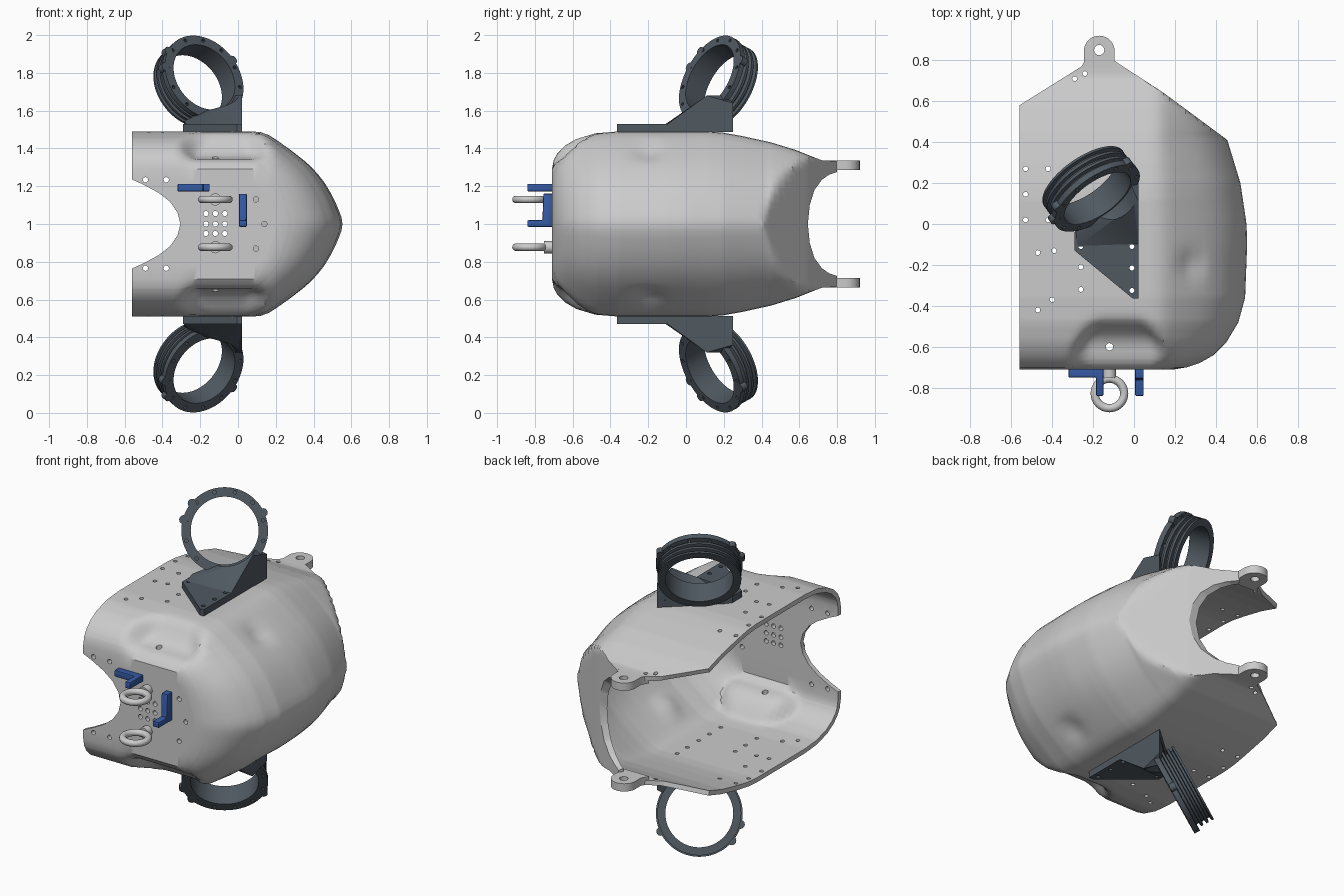
import bpy, bmesh, math
from mathutils import Matrix, Vector

if "Cube" in bpy.data.objects:
    bpy.data.objects.remove(bpy.data.objects["Cube"])


def obj_from(bm, name, mat=None):
    me = bpy.data.meshes.new(name)
    bmesh.ops.recalc_face_normals(bm, faces=bm.faces)
    bm.to_mesh(me)
    bm.free()
    o = bpy.data.objects.new(name, me)
    bpy.context.collection.objects.link(o)
    if mat:
        me.materials.append(mat)
    return o


def material(name, rgb):
    m = bpy.data.materials.new(name)
    m.diffuse_color = (*rgb, 1)
    m.use_nodes = True
    m.node_tree.nodes["Principled BSDF"].inputs["Base Color"].default_value = m.diffuse_color
    return m


def prism(bm, pts, lo, hi, place):
    """Extrude a 2D outline from lo to hi; place(a, b, c) gives the 3D position."""
    n = len(pts)
    a = [bm.verts.new(place(p, q, lo)) for p, q in pts]
    b = [bm.verts.new(place(p, q, hi)) for p, q in pts]
    bm.faces.new(a)
    bm.faces.new(b[::-1])
    for i in range(n):
        bm.faces.new((a[i], b[i], b[(i + 1) % n], a[(i + 1) % n]))


def circle(x, y, r, n=16):
    return [(x + r * math.cos(2 * math.pi * i / n), y + r * math.sin(2 * math.pi * i / n)) for i in range(n)]


def lathe(bm, prof, M, n=64):
    rings = [[bm.verts.new(M @ Vector((r * math.cos(2 * math.pi * i / n), r * math.sin(2 * math.pi * i / n), w)))
              for i in range(n)] for r, w in prof]
    for k, A in enumerate(rings):
        B = rings[(k + 1) % len(rings)]
        for i in range(n):
            j = (i + 1) % n
            bm.faces.new((A[i], A[j], B[j], B[i]))


def apply(o, kind, **kw):
    bpy.context.view_layer.objects.active = o
    m = o.modifiers.new(kind, kind)
    for k, v in kw.items():
        setattr(m, k, v)
    bpy.ops.object.modifier_apply(modifier=m.name)


def cut(o, cutter):
    apply(o, 'BOOLEAN', object=cutter, operation='DIFFERENCE', solver='EXACT')


def mirrored(o):
    """Copy flipped through the plane z = 1."""
    c = o.copy()
    c.data = o.data.copy()
    c.name = "lower_" + o.name
    c.data.transform(Matrix.Translation((0, 0, 2)) @ Matrix.Scale(-1, 4, (0, 0, 1)))
    c.data.flip_normals()
    bpy.context.collection.objects.link(c)


def lerp(keys, y):
    for (a, p), (b, q) in zip(keys, keys[1:]):
        if y <= b:
            return p + (q - p) * max(0, (y - a) / (b - a))
    return keys[-1][1]


def smooth(a, b, v):
    t = min(1, max(0, (v - a) / (b - a)))
    return t * t * (3 - 2 * t)


XY = lambda a, b, c: (a, b, c)
XZ = lambda a, b, c: (a, c, b)
YZ = lambda a, b, c: (c, a, b)
slate = material("slate", (0.08, 0.10, 0.12))
blue = material("blue", (0.035, 0.10, 0.36))

# Shell: C-shaped sections lofted front to back, open on the left
H = [(-.71, .29), (-.70, .34), (-.68, .375), (-.64, .415), (-.58, .45), (-.48, .48), (-.36, .49), (.12, .49),
     (.2, .483), (.3, .465), (.45, .432), (.58, .392), (.66, .36), (.72, .337), (.8, .333)]
X = [(-.71, .2), (-.70, .26), (-.68, .32), (-.64, .39), (-.58, .45), (-.48, .51), (-.36, .543), (-.1, .553),
     (0, .55), (.2, .52), (.43, .45), (.8, .45)]
CLAMP = [(.2, .74), (.43, .43), (.64, .146), (.8, -.1)]
CURVE = [(.12, .486), (.16, .472), (.2, .447), (.25, .412), (.3, .375), (.34, .343), (.38, .308), (.42, .265),
         (.455, .22), (.485, .17), (.51, .122), (.53, .075), (.545, .035)]


def section(y, f=1):
    h, xr, lim = lerp(H, y), lerp(X, y), lerp(CLAMP, y)
    x0 = -.56 + 1.6 * max(0, y - .58)
    xe = min(.08, lim)
    half = [(x0 + (xe - x0) * i / 26, h) for i in range(27)]
    half += [(min(.08 + (px - .08) * (xr - .08) / .47, lim), pz * h / .49) for px, pz in CURVE]
    row = half + [(min(xr, lim), 0)] + [(x, -z) for x, z in half[::-1]]
    out = []
    for x, z in row:
        s = 1 if z > 0 else -1
        # front pockets and side dimples
        t = smooth(-.74, -.62, y) * (1 - smooth(-.62, -.43, y)) if f == 1 and y > -.709 else 0
        spread = .07 * smooth(-.45, -.65, y)
        d = .085 * t * smooth(-.26 - spread, -.14 - spread, x) * (1 - smooth(0 + spread, .12 + spread, x))
        g = .035 * math.exp(-((x - .28) / .035) ** 2 - ((y + .2) / .07) ** 2)
        out.append((x - g * .6, y + d * .6, 1 + (z - s * (d * .8 + g * .8)) * f))
    return out


ys = sorted({k for k, _ in H} | {-.695, -.69, -.66, -.61, -.55, -.52, .43, .64} | {round(-.46 + i * .03, 3) for i in range(42)})
rows = [section(-.71, f) for f in (0, .25, .5, .75)] + [section(y) for y in ys]
bm = bmesh.new()
V = [[bm.verts.new(p) for p in r] for r in rows]
for A, B in zip(V, V[1:]):
    for j in range(len(A) - 1):
        bm.faces.new((A[j], A[j + 1], B[j + 1], B[j]))
bmesh.ops.remove_doubles(bm, verts=bm.verts, dist=.0004)
me = bpy.data.meshes.new("shell")
bm.to_mesh(me)
bm.free()
shell = bpy.data.objects.new("shell", me)
bpy.context.collection.objects.link(shell)
apply(shell, 'SOLIDIFY', thickness=.028, offset=-1)

# Cutters: front notch, rear opening, bolt holes
notch = [(-.7, .235), (-.56, .235), (-.5, .208), (-.42, .165), (-.36, .118), (-.32, .06), (-.305, 0)]
rim = [(1.1, .275), (.8, .275), (.76, .262), (.72, .235), (.68, .18), (.655, .1), (.645, 0)]
cutters = []
for name, prof, lo, hi, place in (("notch_cut", notch, -.9, -.1, XZ), ("rim_cut", rim, -.9, .9, YZ)):
    bm = bmesh.new()
    prism(bm, [(a, 1 + b) for a, b in prof] + [(a, 1 - b) for a, b in prof[-2::-1]], lo, hi, place)
    cutters.append(obj_from(bm, name))
bm = bmesh.new()
down = [(-.53, .27), (-.42, .27), (-.53, .145), (-.53, .02), (-.42, .02), (-.47, -.14), (-.39, -.13), (-.26, -.11),
        (-.26, -.21), (-.26, -.32), (-.47, -.42), (-.4, -.37), (-.29, .71), (-.24, .735)]
down += [(-.01, y) for y in (.1, 0, -.11, -.215, -.325)]
for x, y in down:
    prism(bm, circle(x, y, .012), -.1, 2.1, XY)
prism(bm, circle(-.12, -.6, .018), -.1, 2.1, XY)
prism(bm, circle(-.17, .85, .025), -.1, 2.1, XY)
front = [(x, z) for x in (-.17, -.12, -.07) for z in (.95, 1, 1.055)]
front += [(x, z) for x in (-.49, -.38) for z in (.766, 1.234)] + [(.095, 1.13), (.095, .87), (.14, 1)]
for x, z in front:
    prism(bm, circle(x, z, .014), -.9, -.65, XZ)
holes = obj_from(bm, "hole_cut")
for c in cutters + [holes]:
    cut(shell, c)

# Rear lugs
bm = bmesh.new()
arc = [(-.17 + .075 * math.cos(a), .845 + .075 * math.sin(a)) for a in [math.pi * i / 16 for i in range(17)]]
prism(bm, arc + [(-.245, .79), (-.27, .745), (-.06, .745), (-.095, .79)], 1.287, 1.335, XY)
lug = obj_from(bm, "rear_lug")
cut(lug, holes)
mirrored(lug)

# Tilted clamp ring: ribbed sleeve with a bolted flange
n = Vector((.52, -.742, .423)).normalized()
r = Vector((.819, .574, 0)).normalized()
u = n.cross(r)
M = Matrix.Translation((-.21, .17, 1.752)) @ Matrix((r, u, n)).transposed().to_4x4()
prof = [(.19, .06), (.243, .06), (.243, .03), (.213, .026), (.213, .012), (.235, .008), (.235, -.006), (.213, -.01),
        (.213, -.022), (.235, -.026), (.235, -.04), (.213, -.044), (.213, -.056), (.235, -.06), (.235, -.072), (.19, -.072)]
bm = bmesh.new()
lathe(bm, prof, M)
ring = obj_from(bm, "clamp_ring", slate)
bm = bmesh.new()
for i in range(12):
    a = 2 * math.pi * (i + .5) / 12
    prism(bm, circle(.222 * math.cos(a), .222 * math.sin(a), .01, 10), .02, .1, lambda a, b, c: M @ Vector((a, b, c)))
flange_cut = obj_from(bm, "flange_cut")
cut(ring, flange_cut)
mirrored(ring)
bm = bmesh.new()
for a in (math.radians(v) for v in (25, 140, 165)):
    prism(bm, circle(.238 * math.cos(a), .238 * math.sin(a), .025, 12), .025, .06, lambda a, b, c: M @ Vector((a, b, c)))
tabs = obj_from(bm, "ring_tabs", slate)
mirrored(tabs)

# Ring bracket: base plate and gusset hollowed by the ring bore
bm = bmesh.new()
prism(bm, [(.022, -.365), (-.005, -.365), (-.29, -.13), (-.29, -.04), (-.26, 0), (.022, .25)], 1.488, 1.53, XY)
plate = obj_from(bm, "bracket_plate", slate)
cut(plate, holes)
mirrored(plate)
bm = bmesh.new()
for p in [(.022, -.1, 1.528), (.022, .25, 1.528), (-.285, -.04, 1.528), (-.275, -.11, 1.528), (-.285, -.04, 1.545),
          (.022, .25, 1.64), (.022, .03, 1.61), (.022, .11, 1.68), (-.02, .2, 1.68)]:
    bm.verts.new(p)
bmesh.ops.convex_hull(bm, input=bm.verts)
gusset = obj_from(bm, "bracket_gusset", slate)
bm = bmesh.new()
prism(bm, circle(0, 0, .2, 64), -.5, .5, lambda a, b, c: M @ Vector((a, b, c)))
bore = obj_from(bm, "bore_cut")
cut(gusset, bore)
mirrored(gusset)

# Eye bolts on the front
for z, name in ((1.13, "upper_eye_bolt"), (.877, "lower_eye_bolt")):
    bpy.ops.mesh.primitive_torus_add(location=(-.12, -.828, z), major_radius=.072, minor_radius=.02,
                                     major_segments=40, minor_segments=14)
    bpy.context.object.name = name
    bpy.ops.mesh.primitive_cylinder_add(radius=.032, depth=.05, location=(-.12, -.727, z), rotation=(math.pi / 2, 0, 0))
    bpy.context.object.name = name + "_base"

# Blue L brackets on the front
L1 = [(-.32, -.705), (-.15, -.705), (-.15, -.84), (-.185, -.84), (-.185, -.75), (-.32, -.75)]
L2 = [(-.705, 1.16), (-.705, .985), (-.84, .985), (-.84, 1.02), (-.76, 1.02), (-.755, 1.16)]
for name, pts, lo, hi, place in (("side_bracket", L1, 1.172, 1.213, XY), ("upright_bracket", L2, .005, .047, YZ)):
    bm = bmesh.new()
    prism(bm, pts, lo, hi, place)
    o = obj_from(bm, name, blue)
    apply(o, 'BEVEL', width=.006, segments=2)

# Remove cutters and shade
for c in cutters + [holes, flange_cut, bore]:
    bpy.data.objects.remove(c, do_unlink=True)
bpy.ops.object.select_all(action='SELECT')
bpy.context.view_layer.objects.active = shell
bpy.ops.object.shade_smooth_by_angle(angle=math.radians(32))
